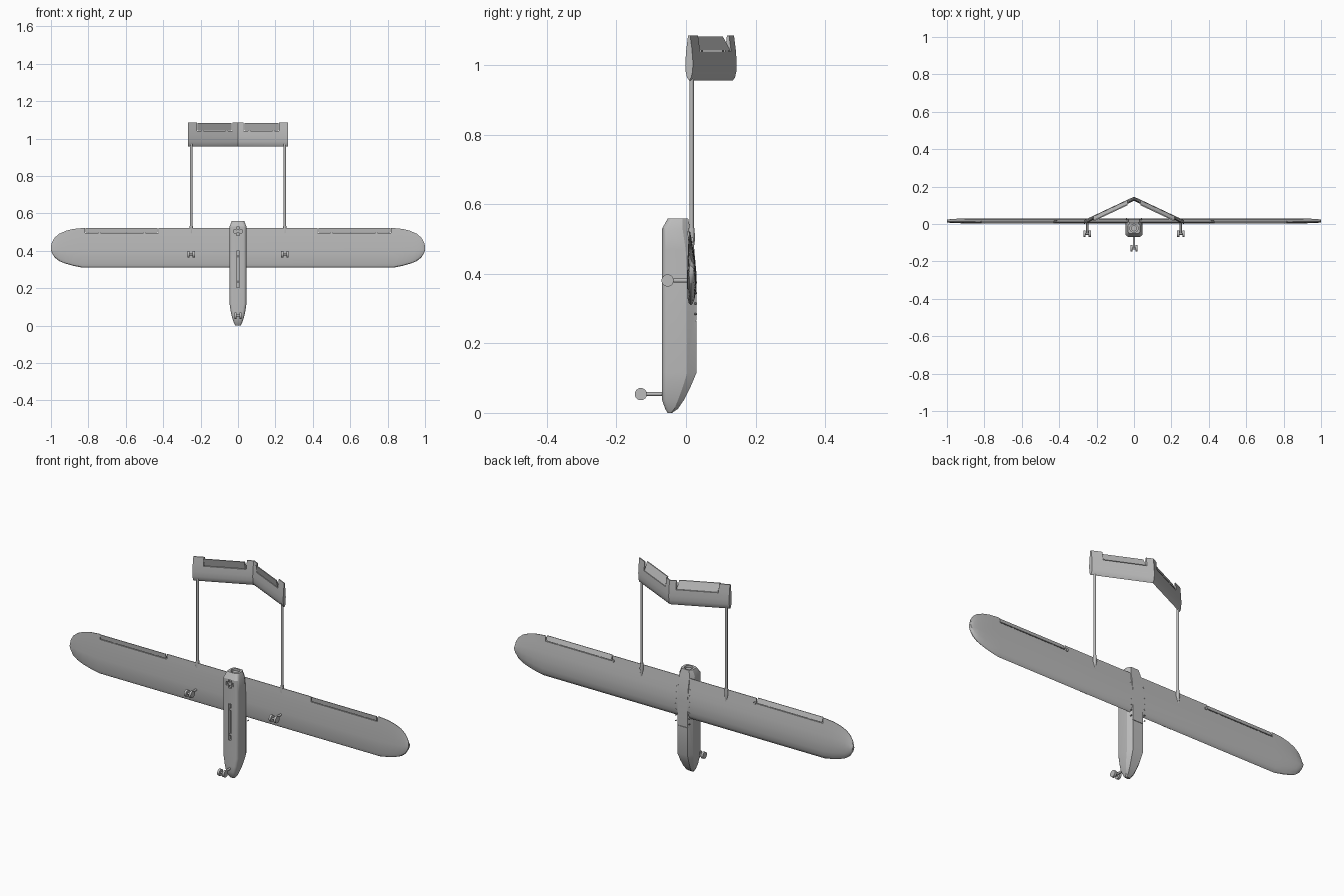
import bpy, bmesh, math
from mathutils import Vector

cube = bpy.data.objects.get("Cube")
if cube:
    bpy.data.objects.remove(cube, do_unlink=True)

grey = bpy.data.materials.new("plain grey")
grey.use_nodes = True
GREY = (0.5, 0.5, 0.5, 1)
grey.diffuse_color = GREY
grey.node_tree.nodes["Principled BSDF"].inputs["Base Color"].default_value = GREY


def activate(ob):
    bpy.ops.object.select_all(action='DESELECT')
    ob.select_set(True)
    bpy.context.view_layer.objects.active = ob


def finish(ob, angle=28):
    activate(ob)
    bpy.ops.object.shade_smooth_by_angle(angle=math.radians(angle))
    return ob


def make(name, bm):
    bmesh.ops.recalc_face_normals(bm, faces=bm.faces[:])
    me = bpy.data.meshes.new(name)
    bm.to_mesh(me)
    bm.free()
    me.materials.append(grey)
    ob = bpy.data.objects.new(name, me)
    bpy.context.collection.objects.link(ob)
    return ob


def loft(name, rings):
    """Skin a list of equal-length point rings and cap both ends."""
    bm = bmesh.new()
    loops = [[bm.verts.new(p) for p in r] for r in rings]
    n = len(loops[0])
    for a, b in zip(loops, loops[1:]):
        for i in range(n):
            j = (i + 1) % n
            bm.faces.new((a[i], a[j], b[j], b[i]))
    bm.faces.new(loops[0])
    bm.faces.new(loops[-1])
    return make(name, bm)


def box(name, centre, size):
    bm = bmesh.new()
    bmesh.ops.create_cube(bm, size=1)
    for v in bm.verts:
        v.co = Vector(centre) + Vector(a * b for a, b in zip(v.co, size))
    return make(name, bm)


def rod(name, start, end, radius, sides=24):
    start, end = Vector(start), Vector(end)
    d = end - start
    bm = bmesh.new()
    bmesh.ops.create_cone(bm, cap_ends=True, segments=sides, radius1=radius,
                          radius2=radius, depth=d.length)
    q = d.to_track_quat('Z', 'Y')
    for v in bm.verts:
        v.co = q @ v.co + (start + end) / 2
    return make(name, bm)


def cut(ob, *cutters):
    for c in cutters:
        c.hide_render = True
        m = ob.modifiers.new("cut", 'BOOLEAN')
        m.object = c
        m.solver = 'EXACT'
        activate(ob)
        bpy.ops.object.modifier_apply(modifier=m.name)
        bpy.data.objects.remove(c, do_unlink=True)


# Fuselage: rounded belly corners, chamfered back corners
def body_ring(z, w, front, back):
    r = min(0.016, w * 0.5)
    k = (back - front) * 0.27
    half = [(w * 0.66, back), (w, back - k), (w, front + r)]
    for i in range(1, 5):
        a = math.radians(22.5 * i)
        half.append((w - r + r * math.cos(a), front + r - r * math.sin(a)))
    return [(x, y, z) for x, y in half] + [(-x, y, z) for x, y in reversed(half)]


stations = [(0, .014, -.053, -.04), (.012, .021, -.06, -.023), (.037, .03, -.069, -.006),
            (.07, .038, -.069, .011), (.115, .045, -.069, .03), (.40, .045, -.069, .03),
            (.47, .045, -.069, .024), (.53, .045, -.069, .012), (.56, .033, -.052, .006)]
fuselage = loft("fuselage", [body_ring(*s) for s in stations])
cut(fuselage,
    box("slot_cutter", (0, -.069, .302), (.014, .03, .195)),
    box("cross_cutter", (0, -.069, .505), (.044, .02, .018)),
    box("cross_cutter", (0, -.069, .505), (.018, .021, .044)),
    rod("motor_cutter", (0, -.023, .54), (0, -.023, .58), .022),
    box("seam_cutter", (0, .03, .265), (.12, .006, .002)))
finish(fuselage)
finish(rod("motor", (0, -.023, .535), (0, -.023, .552), .016))
finish(rod("belly_sensor", (0, -.055, .505), (0, -.067, .505), .01))
for z in (.235, .37):
    finish(rod("slot_pin", (0, -.05, z), (0, -.066, z), .006, 12))


# Airfoils as (chord fraction, y), leading edge down
WING = [(0, .014), (.03, .008), (.10, .004), (.4, .003), (.8, .006), (1, .009),
        (1, .012), (.8, .019), (.6, .026), (.4, .030), (.2, .029), (.09, .025), (.02, .019)]
TAIL = [(0, 0), (.06, -.006), (.2, -.01), (.4, -.011), (.7, -.008), (1, -.003),
        (1, .003), (.7, .008), (.4, .011), (.2, .01), (.06, .006)]


def foil(profile, x, z0, z1, scale=1, mid=0, shift=0):
    return [(x, shift + mid + (y - mid) * scale, z0 + c * (z1 - z0)) for c, y in profile]


# Wing with rounded tips: span, leading edge, trailing edge, thickness
tip = [(.83, .31, .522, 1), (.88, .32, .517, .97), (.92, .331, .507, .93),
       (.955, .345, .492, .86), (.98, .364, .471, .75), (.995, .388, .445, .6),
       (1, .405, .425, .5)]
half = [foil(WING, x, a, b, s, .015) for x, a, b, s in tip]
mirrored = [[(-x, y, z) for x, y, z in r] for r in reversed(half)]
wing = loft("wing", mirrored + half)
cut(wing, *[box("aileron_cutter", (s * .622, .01, .515), (.394, .08, .04)) for s in (-1, 1)])
finish(wing)


# Hinged surfaces with the trailing edge drooped towards the belly
def flap(name, x0, x1, hinge, tail, droop, front, back, thin, centre=lambda x: 0):
    def ring(x):
        m = centre(x)
        mid = (front + back) / 2 + m
        return [(x, front + m, hinge), (x, mid - droop - thin, tail),
                (x, mid - droop + thin, tail), (x, back + m, hinge)]
    return finish(loft(name, [ring(x0), ring(x1)]))


# V tail: height of the panel centre line across the span
def vee(x):
    return .135 - .126 * abs(x) / .268


tail = loft("tail", [foil(TAIL, x, .957, 1.086, shift=vee(x)) for x in (-.268, 0, .268)])
cut(tail, *[box("ruddervator_cutter", (s * .125, .08, 1.068), (.19, .4, .056)) for s in (-1, 1)])
finish(tail)

for s, side in ((1, "left"), (-1, "right")):
    flap(side + "_aileron", s * .43, s * .815, .499, .523, .006, .006, .017, .0015)
    flap(side + "_ruddervator", s * .034, s * .216, 1.043, 1.083, .016, -.008, .008, .003, vee)
    # hinge bars bridging the gaps
    for x in (.5, .74):
        box(side + "_aileron_hinge", (s * x, .012, .498), (.012, .004, .012))
    for x in (.06, .19):
        box(side + "_tail_hinge", (s * x, vee(x), 1.041), (.012, .006, .012))
    finish(rod(side + "_aileron_horn", (s * .418, .01, .497), (s * .418, .022, .497), .007, 16))

    # Tail boom and its fairing on the wing
    finish(rod(side + "_boom", (s * .25, .016, .44), (s * .25, .016, .97), .0065, 16))
    finish(loft(side + "_boom_fairing", [
        [(s * .25 + r * math.cos(i * math.pi / 6), .016 + r * math.sin(i * math.pi / 6), z)
         for i in range(12)] for z, r in ((.47, .006), (.50, .01), (.532, .0085))]))

    # Screw heads along the wing seat
    for i in range(7):
        z = .285 + i * .03
        y = .03 if z < .40 else .03 - (z - .40) * .11
        finish(rod(side + "_screw", (s * .04, y - .006, z), (s * .04, y + .001, z), .003, 8))


# Twin-wheel landing legs
def landing_leg(name, x, top, y, z):
    finish(rod(name + "_strut", (x, top, z), (x, y, z), .0055, 12))
    finish(rod(name + "_axle", (x - .018, y, z), (x + .018, y, z), .005, 12))
    for s in (-1, 1):
        finish(rod(name + "_wheel", (x + s * .008, y, z), (x + s * .02, y, z), .0175, 24))


landing_leg("nose_leg", 0, -.06, -.13, .054)
landing_leg("left_leg", .25, .01, -.053, .381)
landing_leg("right_leg", -.25, .01, -.053, .381)
